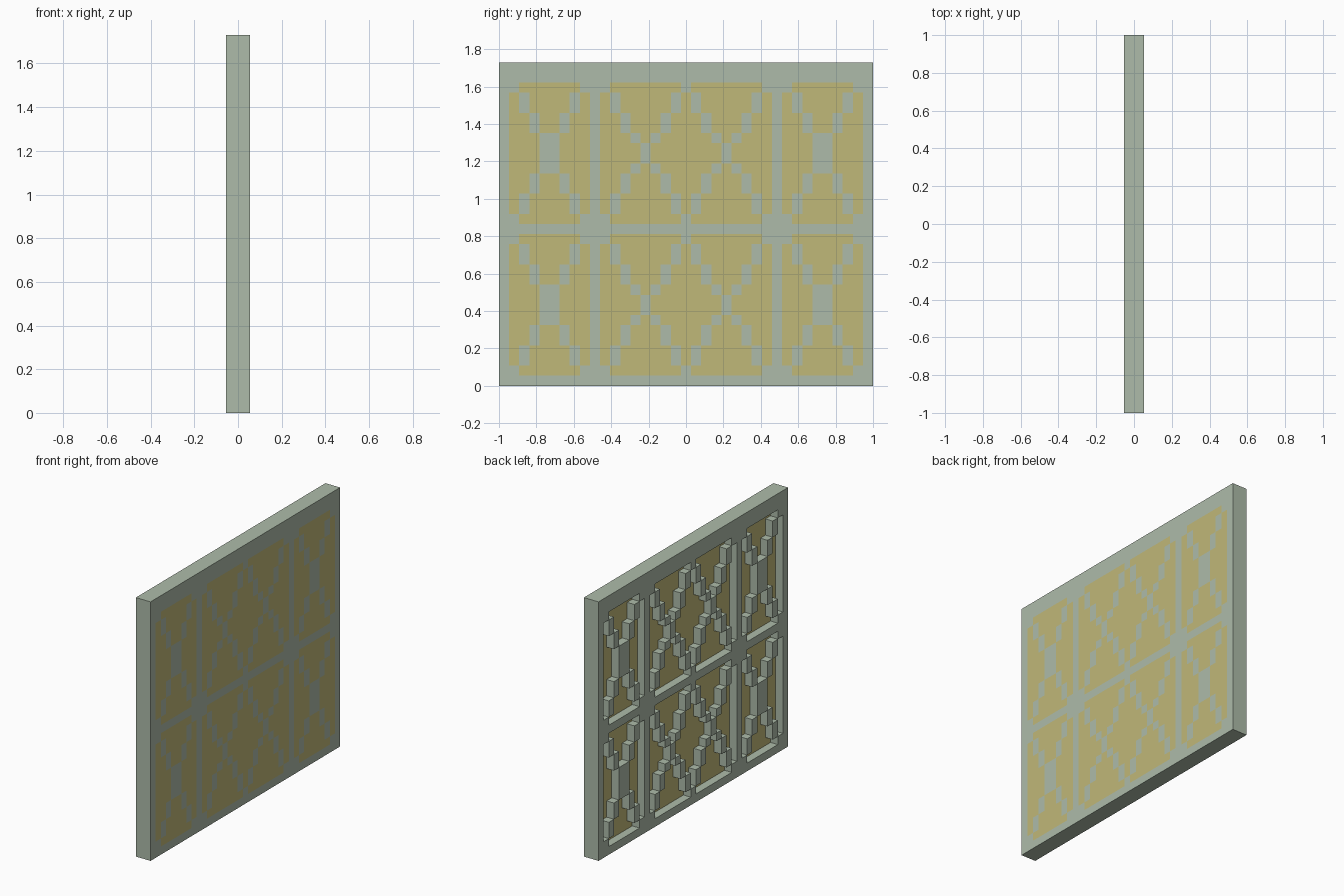
import bpy, bmesh

if "Cube" in bpy.data.objects:
    bpy.data.objects.remove(bpy.data.objects["Cube"])

COLS, ROWS = 37, 32
C = 2.0 / COLS          # size of one square cell; the panel is two cells thick


def material(name, rgb):
    m = bpy.data.materials.new(name)
    m.diffuse_color = (*rgb, 1.0)
    m.use_nodes = True
    m.node_tree.nodes["Principled BSDF"].inputs["Base Color"].default_value = m.diffuse_color
    return m


wood = material("sage green", (0.42, 0.50, 0.40))
pane = material("straw yellow", (0.53, 0.48, 0.19))


# Stepped cross profile: inset of the bar from the panel side, per row from the panel's end
INSET = [0, 1, 1, 2, 2, 3, 4]
# Lights of the window: (first column, last column)
LIGHTS = [(1, 8), (10, 18), (18, 26), (28, 35)]


def is_bar(c, r):
    # outer frame, double top rail, middle rail and two mullions
    if r in (0, 15) or r >= 30 or c in (0, 9, 27, 36):
        return True
    # stepped crosses, mirrored left/right and top/bottom in each light
    k = (r - 1) % 15
    k = min(k, 13 - k)
    for a, b in LIGHTS:
        inset = min(INSET[k], (b - a) // 2)
        if c in (a + inset, b - inset):
            return True
    return False


def cell_layer(bm, x, keep):
    """Sheet of square cells facing +x, limited to the cells that keep() accepts."""
    verts = {}

    def v(c, r):
        if (c, r) not in verts:
            verts[c, r] = bm.verts.new((x, c * C - 1, r * C))
        return verts[c, r]

    return [bm.faces.new((v(c, r), v(c + 1, r), v(c + 1, r + 1), v(c, r + 1)))
            for c in range(COLS) for r in range(ROWS) if keep(c, r)]


def finish(bm, name, mat):
    bmesh.ops.dissolve_limit(bm, angle_limit=0.01, verts=bm.verts[:], edges=bm.edges[:])
    mesh = bpy.data.meshes.new(name)
    bm.to_mesh(mesh)
    bm.free()
    mesh.materials.append(mat)
    bpy.context.collection.objects.link(bpy.data.objects.new(name, mesh))


# Frame with lattice bars: full thickness (front sheet, back sheet, walls on open sides)
bm = bmesh.new()
front = cell_layer(bm, C, is_bar)
rim = [e for e in bm.edges if e.is_boundary]
back = cell_layer(bm, -C, is_bar)
bmesh.ops.reverse_faces(bm, faces=back)
back_vert = {(round(v.co.y / C * 2), round(v.co.z / C)): v for f in back for v in f.verts}
for e in rim:
    loop = e.link_loops[0]
    a, b = loop.vert, loop.link_loop_next.vert
    a2, b2 = (back_vert[round(v.co.y / C * 2), round(v.co.z / C)] for v in (a, b))
    bm.faces.new((b, a, a2, b2))
finish(bm, "window_frame", wood)

# Panes: flush with the +x side, recessed one cell on the -x side
bm = bmesh.new()
cell_layer(bm, C, lambda c, r: not is_bar(c, r))
inner = cell_layer(bm, 0.0, lambda c, r: not is_bar(c, r))
bmesh.ops.reverse_faces(bm, faces=inner)
finish(bm, "window_panes", pane)
